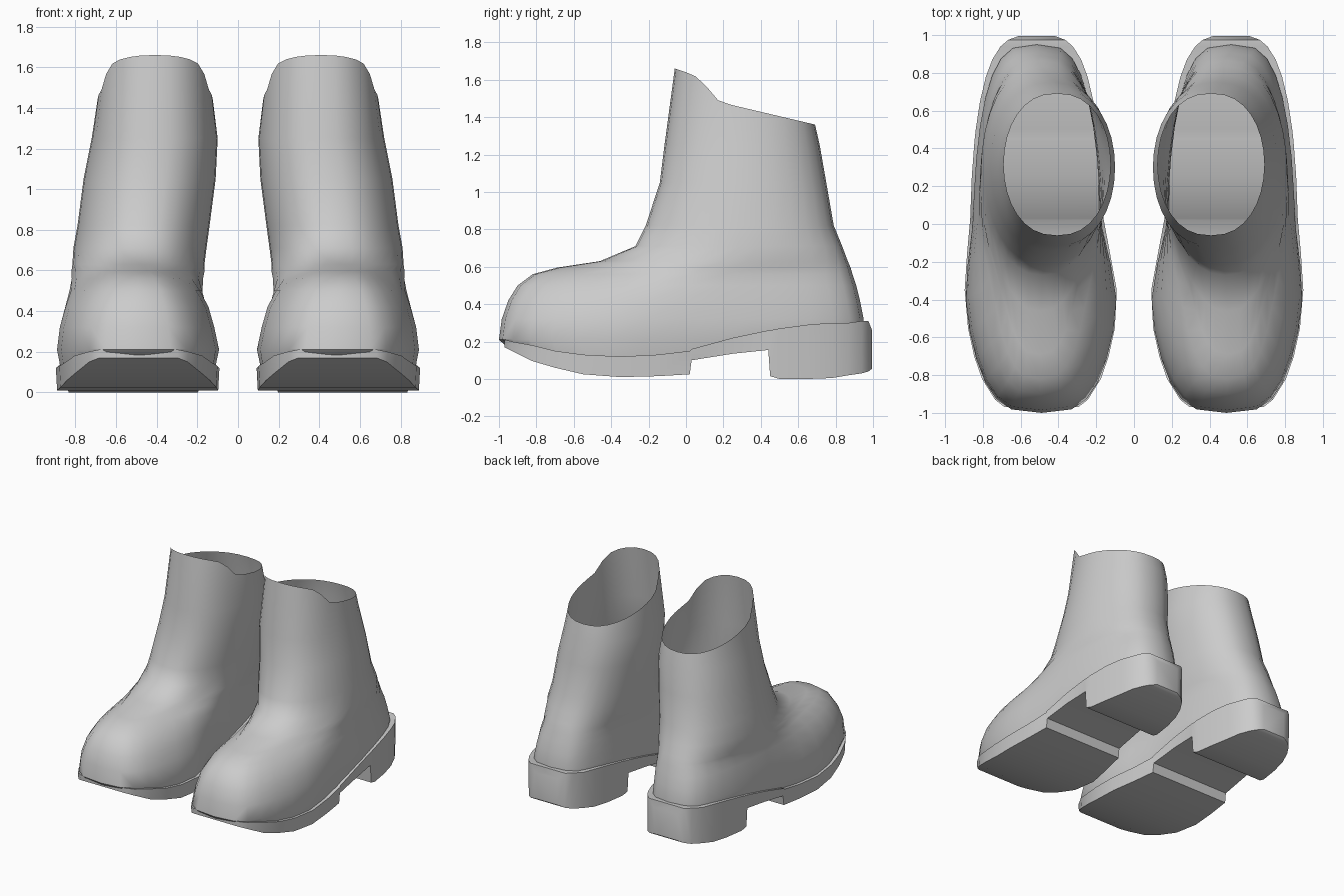
import bpy, bmesh, math

if "Cube" in bpy.data.objects:
    bpy.data.objects.remove(bpy.data.objects["Cube"])

N = 32  # points around each upper ring


def lerp_table(table, v):
    if v <= table[0][0]:
        return table[0][1]
    for (a, p), (b, q) in zip(table, table[1:]):
        if v <= b:
            return p + (q - p) * (v - a) / (b - a)
    return table[-1][1]


def edges_at(y, ball, rear):
    # blend inner/outer x limits from the ball of the foot to the heel
    t = min(max((y + 0.5) / 0.6, 0), 1)
    t = t * t * (3 - 2 * t)
    lo = ball[0] + (rear[0] - ball[0]) * t
    hi = ball[1] + (rear[1] - ball[1]) * t
    return (lo + hi) / 2, (hi - lo) / 2


def ring(z, yf, yb, ball, rear, power):
    pts = []
    for i in range(N):
        a = 2 * math.pi * i / N
        y = (yf + yb) / 2 - (yb - yf) / 2 * math.cos(a)
        s = math.sin(a)
        mid, half = edges_at(y, ball, rear)
        x = mid + half * math.copysign(abs(s) ** power, s)
        pts.append((x, y, z(y) if callable(z) else z))
    return pts


def finish(name, bm):
    bmesh.ops.remove_doubles(bm, verts=bm.verts, dist=0.0005)
    bmesh.ops.recalc_face_normals(bm, faces=bm.faces)
    me = bpy.data.meshes.new(name)
    bm.to_mesh(me)
    bm.free()
    ob = bpy.data.objects.new(name, me)
    bpy.context.collection.objects.link(ob)
    ob.modifiers.new("other_foot", 'MIRROR').use_mirror_merge = False
    bpy.ops.object.select_all(action='DESELECT')
    ob.select_set(True)
    bpy.context.view_layer.objects.active = ob
    bpy.ops.object.shade_smooth_by_angle(angle=math.radians(42))
    return ob


def loft(bm, rings):
    rows = [[bm.verts.new(p) for p in r] for r in rings]
    n = len(rows[0])
    for a, b in zip(rows, rows[1:]):
        for i in range(n):
            bm.faces.new((a[i], a[(i + 1) % n], b[(i + 1) % n], b[i]))
    return rows


UNDER = [(-1, 0.17), (-0.8, 0.12), (-0.5, 0.06), (0, 0.1), (0.4, 0.17), (1, 0.17)]
RIM = [(-0.06, 1.66), (0.0, 1.64), (0.07, 1.61), (0.18, 1.48), (0.69, 1.36)]

# upper: stacked rings from the underside to the slanted open collar
bm = bmesh.new()
levels = [
    (lambda y: lerp_table(UNDER, y), -0.94, 0.93, (0.09, 0.89), (0.2, 0.83), 0.6),
    (0.21, -1.0, 0.95, (0.065, 0.915), (0.18, 0.85), 0.6),
    (0.32, -0.985, 0.95, (0.09, 0.9), (0.18, 0.85), 0.6),
    (0.42, -0.95, 0.93, (0.12, 0.87), (0.18, 0.84), 0.62),
    (0.5, -0.9, 0.91, (0.17, 0.82), (0.175, 0.83), 0.65),
    (0.56, -0.82, 0.89, (0.23, 0.76), (0.17, 0.82), 0.7),
    (0.595, -0.69, 0.88, (0.28, 0.72), (0.165, 0.82), 0.75),
    (0.63, -0.46, 0.865, (0.25, 0.74), (0.165, 0.815), 0.8),
    (0.71, -0.27, 0.835, (0.2, 0.77), (0.155, 0.81), 0.85),
    (0.82, -0.215, 0.79, (0.14, 0.79), (0.14, 0.79), 0.85),
    (1.05, -0.14, 0.75, (0.11, 0.76), (0.11, 0.76), 0.85),
    (1.25, -0.115, 0.715, (0.1, 0.72), (0.1, 0.72), 0.85),
    (lambda y: lerp_table(RIM, y), -0.06, 0.69, (0.125, 0.69), (0.125, 0.69), 0.85),
]
rows = loft(bm, [ring(*lv) for lv in levels])
b = rows[0]
for i in range(N // 2):
    quad = [b[i], b[i + 1], b[(N - i - 1) % N], b[(N - i) % N]]
    bm.faces.new(list(dict.fromkeys(quad)))
finish("boot_upper", bm)

# sole: cross-sections (y, underside z, top z) with forefoot, arch and heel block
bm = bmesh.new()
stations = [
    (-0.97, 0.17, 0.21), (-0.93, 0.15, 0.2), (-0.82, 0.095, 0.18), (-0.7, 0.06, 0.15),
    (-0.55, 0.025, 0.13), (-0.35, 0.01, 0.12), (-0.15, 0.015, 0.13), (0.02, 0.025, 0.15),
    (0.03, 0.1, 0.16), (0.25, 0.135, 0.22), (0.44, 0.155, 0.26), (0.45, 0.015, 0.26),
    (0.5, 0, 0.27), (0.65, 0.0, 0.29), (0.78, 0.005, 0.3), (0.87, 0.02, 0.3),
    (0.94, 0.03, 0.31), (0.975, 0.04, 0.31), (0.995, 0.055, 0.26)]
sections = []
for y, zb, zt in stations:
    mid, half = edges_at(y, (0.06, 0.92), (0.165, 0.865))
    half *= (1 - y * y) ** 0.28
    sections.append([(mid - half * 0.985, y, zb), (mid + half * 0.985, y, zb),
                     (mid + half, y, zt), (mid - half, y, zt)])
rows = loft(bm, sections)
bm.faces.new(rows[0])
bm.faces.new(rows[-1])
finish("boot_sole", bm)
